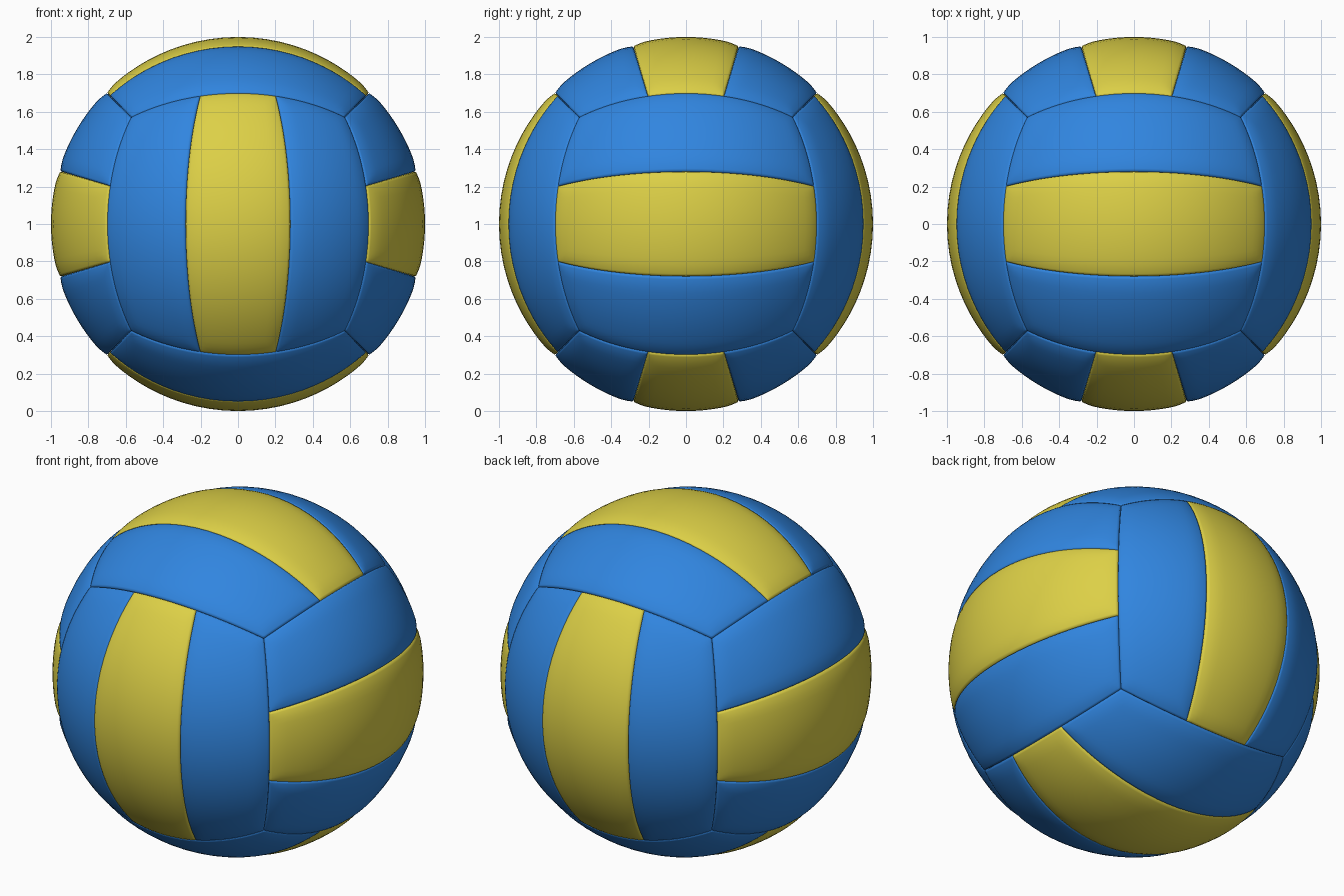
import bpy, bmesh
from math import pi, sin, tan, atan
from mathutils import Matrix, Vector

cube = bpy.data.objects.get("Cube")
if cube:
    bpy.data.objects.remove(cube, do_unlink=True)


def material(name, color):
    mat = bpy.data.materials.new(name)
    mat.use_nodes = True
    mat.diffuse_color = color
    bsdf = mat.node_tree.nodes["Principled BSDF"]
    bsdf.inputs["Base Color"].default_value = color
    bsdf.inputs["Roughness"].default_value = 0.6
    return mat


blue = material("panel blue", (0.030, 0.235, 0.74, 1))
yellow = material("panel yellow", (0.72, 0.63, 0.062, 1))

CENTRE = Vector((0, 0, 1))
QUARTER = pi / 4
STRIPE = atan(0.297)      # half the angle across a middle panel
PUFF, SEAM, SOFT = 0.01, 0.008, 0.09


def finish(bm, name, mat):
    mesh = bpy.data.meshes.new(name)
    bm.to_mesh(mesh)
    bm.free()
    mesh.materials.append(mat)
    for poly in mesh.polygons:
        poly.use_smooth = True
    obj = bpy.data.objects.new(name, mesh)
    obj.location = CENTRE
    bpy.context.collection.objects.link(obj)
    return obj


def panel(name, frame, low, high, mat):
    """One padded strip of the ball, spanning low..high across its side."""
    bm = bmesh.new()
    bmesh.ops.create_grid(bm, x_segments=32, y_segments=18, size=1)
    mid, half = (low + high) / 2, (high - low) / 2
    for v in bm.verts:
        # rows crowd toward the borders, where the padding rolls over
        s, t = sin(v.co.x * pi / 2), sin(v.co.y * pi / 2)
        along, across = s * QUARTER, mid + t * half
        border = min(QUARTER * (1 - abs(s)), half * (1 - abs(t)))
        dip = PUFF * max(0, 1 - border / SOFT) ** 2
        if border < 0.0001:
            dip += SEAM
        direction = Vector((1, tan(along), tan(across))).normalized()
        v.co = frame @ (direction * (1 - dip))
    finish(bm, name, mat)


# Axes of each pair of sides: outward, along the strips, across the strips
X, Y, Z = Vector((1, 0, 0)), Vector((0, 1, 0)), Vector((0, 0, 1))
sides = {
    "left": (X, Y, Z), "right": (-X, Y, -Z),
    "back": (Y, Z, X), "front": (-Y, Z, -X),
    "top": (Z, X, Y), "bottom": (-Z, X, -Y),
}
strips = [
    ("first", -QUARTER, -STRIPE, blue),
    ("middle", -STRIPE, STRIPE, yellow),
    ("last", STRIPE, QUARTER, blue),
]
for side, axes in sides.items():
    frame = Matrix(axes).transposed()
    for strip, low, high, mat in strips:
        panel(f"{side}_{strip}_panel", frame, low, high, mat)

# Inner bladder closes the seams
core = bmesh.new()
bmesh.ops.create_icosphere(core, subdivisions=4, radius=0.96)
finish(core, "inner_bladder", blue)
